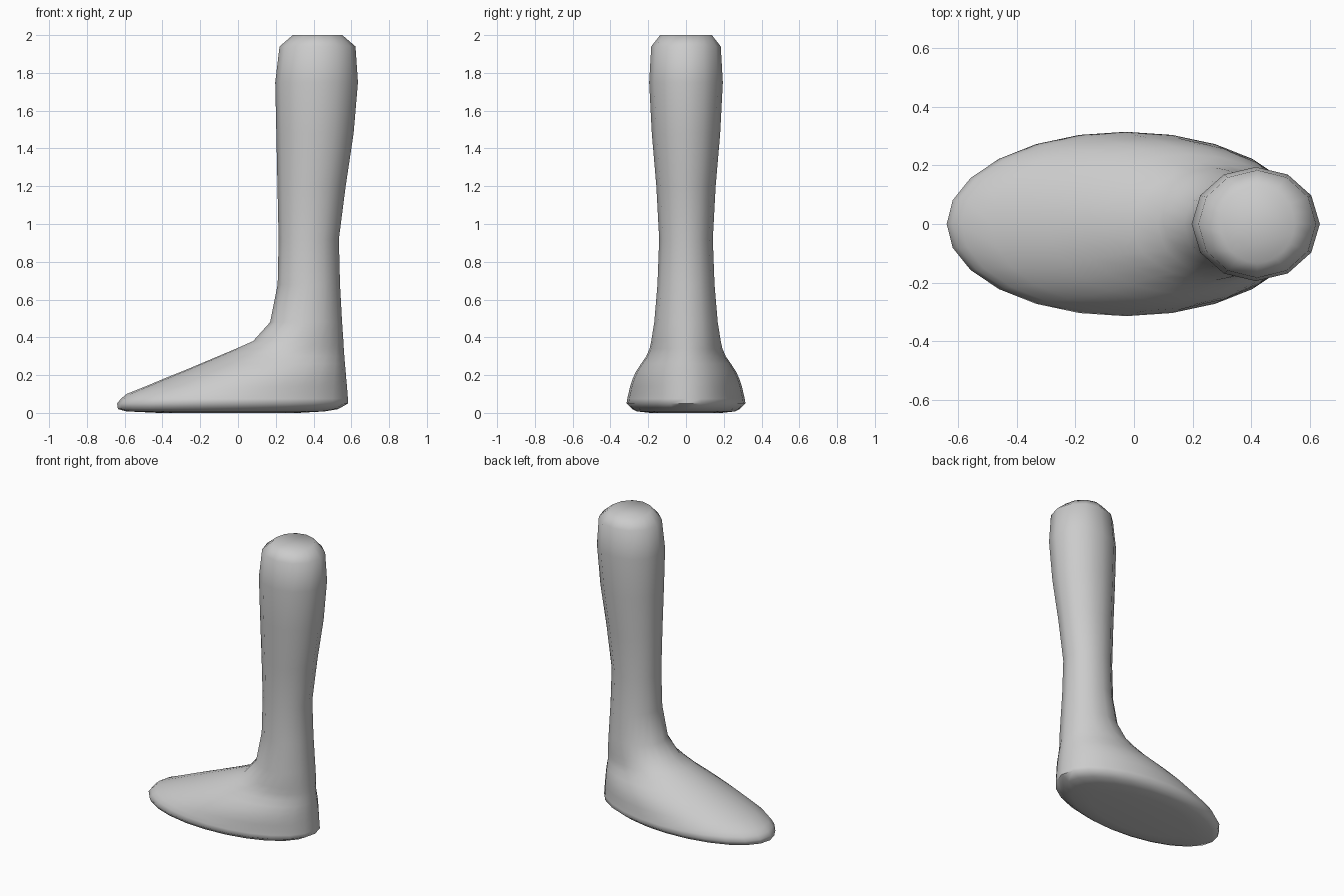
import bpy, bmesh, math

SEG = 24

# Horizontal slices: height, front (toe/shin) x, back (heel/calf) x, half width,
# facet (0 = full ellipse, 1 = twelve-sided leg)
SLICES = [
    (0.00, -0.42, 0.32, 0.19, 0),
    (0.008, -0.59, 0.46, 0.26, 0),
    (0.02, -0.636, 0.53, 0.285, 0),
    (0.05, -0.64, 0.583, 0.315, 0),
    (0.075, -0.62, 0.582, 0.311, 0),
    (0.10, -0.59, 0.58, 0.305, 0),
    (0.14, -0.49, 0.577, 0.296, 0),
    (0.18, -0.395, 0.573, 0.283, 0),
    (0.22, -0.295, 0.57, 0.264, 0),
    (0.26, -0.20, 0.566, 0.238, 0),
    (0.30, -0.105, 0.563, 0.21, 0.2),
    (0.34, -0.01, 0.56, 0.193, 0.4),
    (0.38, 0.08, 0.558, 0.184, 0.6),
    (0.48, 0.17, 0.551, 0.168, 1),
    (0.68, 0.21, 0.54, 0.151, 1),
    (0.92, 0.215, 0.534, 0.142, 1),
    (1.20, 0.209, 0.57, 0.157, 1),
    (1.48, 0.203, 0.612, 0.181, 1),
    (1.75, 0.197, 0.635, 0.195, 1),
    (1.94, 0.22, 0.622, 0.184, 1),
    (2.00, 0.29, 0.552, 0.137, 1),
]

bm = bmesh.new()
rings = []
for z, x0, x1, hy, facet in SLICES:
    ring = []
    for i in range(SEG):
        a = 2 * math.pi * i / SEG
        # odd points slide onto the flat sides of a twelve-sided ring
        r = 1 - facet * (1 - math.cos(math.pi / 12)) if i % 2 else 1
        ring.append(bm.verts.new(((x0 + x1) / 2 + r * (x1 - x0) / 2 * math.cos(a),
                                  r * hy * math.sin(a), z)))
    rings.append(ring)

# Skin the slices and close both ends
for lo, hi in zip(rings, rings[1:]):
    for i in range(SEG):
        j = (i + 1) % SEG
        bm.faces.new((lo[i], lo[j], hi[j], hi[i]))
bm.faces.new(list(reversed(rings[0])))
bm.faces.new(rings[-1])
bmesh.ops.recalc_face_normals(bm, faces=bm.faces)

mesh = bpy.data.meshes.new("lower_leg_and_foot")
bm.to_mesh(mesh)
bm.free()
leg = bpy.data.objects.new("lower_leg_and_foot", mesh)
bpy.context.collection.objects.link(leg)
bpy.context.view_layer.objects.active = leg
leg.select_set(True)
bpy.ops.object.shade_smooth_by_angle(angle=math.radians(60))
